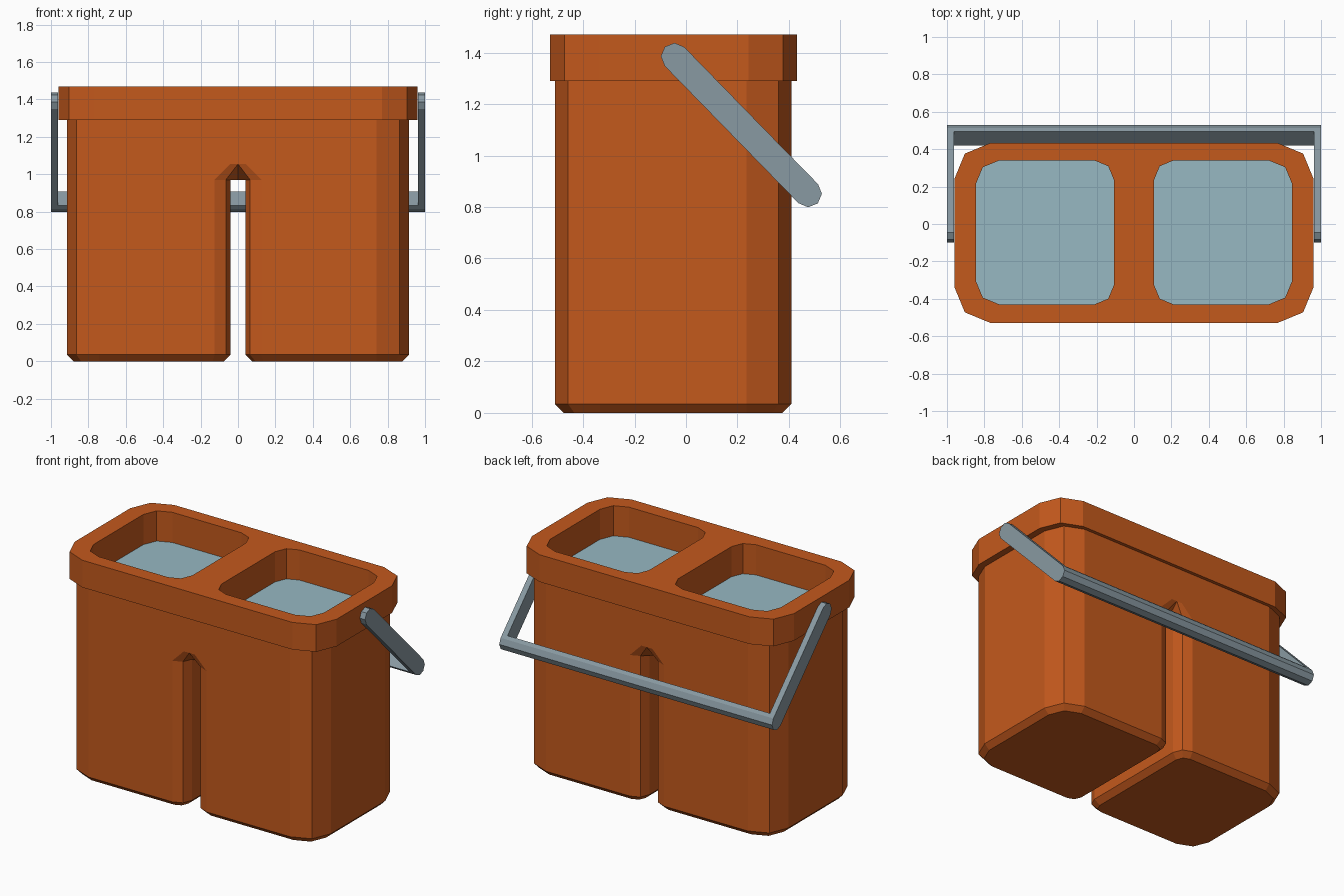
import bpy, bmesh, math
from mathutils import Vector

if "Cube" in bpy.data.objects:
    bpy.data.objects.remove(bpy.data.objects["Cube"])

Y0, Y1 = -0.51, 0.41            # front and back of the body
SLOT, PEAK, TOP, WATER = 0.97, 1.055, 1.47, 1.27


def material(name, rgb):
    m = bpy.data.materials.new(name)
    m.diffuse_color = (*rgb, 1)
    m.use_nodes = True
    m.node_tree.nodes["Principled BSDF"].inputs["Base Color"].default_value = m.diffuse_color
    return m


def make(name, bm, mat, mirror=False):
    me = bpy.data.meshes.new(name)
    bm.to_mesh(me)
    bm.free()
    me.materials.append(mat)
    ob = bpy.data.objects.new(name, me)
    bpy.context.collection.objects.link(ob)
    if mirror:
        mod = ob.modifiers.new("mirror", "MIRROR")
        mod.use_clip = True
    return ob


def ring(x0, x1, y0, y1, r_out, r_in, z):
    """Rounded rectangle with two facets per corner, counter-clockwise."""
    pts = []
    for cx, cy, r, start in ((x1 - r_out, y0 + r_out, r_out, -90),
                             (x1 - r_out, y1 - r_out, r_out, 0),
                             (x0 + r_in, y1 - r_in, r_in, 90),
                             (x0 + r_in, y0 + r_in, r_in, 180)):
        for k in range(3):
            a = math.radians(start + 45 * k)
            pts.append((cx + r * math.cos(a), cy + r * math.sin(a), z))
    return pts


def joined_ring(x1, y0, y1, r_out, z, z_mid=None):
    """Same point count, but the inner side lies on the centre plane."""
    zm = z if z_mid is None else z_mid
    return ring(0, x1, y0, y1, r_out, 0.085, z)[:6] + [
        (0.04, y1, z), (0, y1, z), (0, Y1 - 0.085, zm),
        (0, Y0 + 0.085, zm), (0, y0, z), (0.04, y0, z)]


def prism(name, profile, xa, xb, mat, mirror=False):
    """Extrude a (y, z) profile along x."""
    bm = bmesh.new()
    face = bm.faces.new([bm.verts.new((xa, y, z)) for y, z in profile])
    out = bmesh.ops.extrude_face_region(bm, geom=[face])["geom"]
    bmesh.ops.translate(bm, vec=(xb - xa, 0, 0),
                        verts=[v for v in out if isinstance(v, bmesh.types.BMVert)])
    if not face.is_valid or len([f for f in bm.faces if len(f.verts) == len(profile)]) < 2:
        bm.faces.new([v for v in bm.verts if abs(v.co.x - xa) < 1e-6])
    bmesh.ops.recalc_face_normals(bm, faces=bm.faces[:])
    return make(name, bm, mat, mirror)


orange = material("orange_plastic", (0.55, 0.10, 0.012))
steel = material("handle_grey", (0.25, 0.32, 0.36))
blue = material("water_blue", (0.31, 0.48, 0.54))

# Bucket: half loft from leg bottom, over the slot roof and rim, into the well
hole = (0.107, 0.845, -0.43, 0.34, 0.125, 0.105)
rings = [
    ring(0.075, 0.88, Y0 + 0.035, Y1 - 0.035, 0.14, 0.06, 0),
    ring(0.04, 0.915, Y0, Y1, 0.175, 0.085, 0.035),
    ring(0.04, 0.915, Y0, Y1, 0.175, 0.085, SLOT),
    joined_ring(0.915, Y0, Y1, 0.175, PEAK, SLOT),
    joined_ring(0.915, Y0, Y1, 0.175, 1.29),
    joined_ring(0.96, -0.528, 0.432, 0.19, 1.29),
    joined_ring(0.96, -0.528, 0.432, 0.19, TOP),
    ring(*hole, TOP),
    ring(*hole, WATER),
]
bm = bmesh.new()
loops = [[bm.verts.new(p) for p in r] for r in rings]
bm.faces.new(loops[0][::-1])
for lo, hi in zip(loops, loops[1:]):
    for i in range(12):
        j = (i + 1) % 12
        quad = (lo[i], lo[j], hi[j], hi[i])
        if any(abs(v.co.x) > 1e-5 for v in quad):   # leave the centre plane open
            bm.faces.new(quad)
make("twin_bucket", bm, orange, mirror=True)

# Water surface in each well
bm = bmesh.new()
bm.faces.new([bm.verts.new(p) for p in ring(*hole, WATER)])
make("water", bm, blue, mirror=True)

# Handle: capsule-shaped side arms joined by a half-round bar
R = 0.053
top, low = Vector((-0.045, 1.385)), Vector((0.475, 0.852))
d = (low - top).normalized()
n = Vector((-d.y, d.x))


def arc(c, sign):
    return [c + sign * R * (n * math.cos(a) + d * math.sin(a))
            for a in (math.pi * k / 4 for k in range(5))]


prism("handle_arm", arc(low, 1) + arc(top, -1), 0.962, 1.0, steel, mirror=True)
prism("handle_bar", [low + n * R - d * 0.025] + arc(low, 1) + [low - n * R - d * 0.025],
      -0.962, 0.962, steel)
